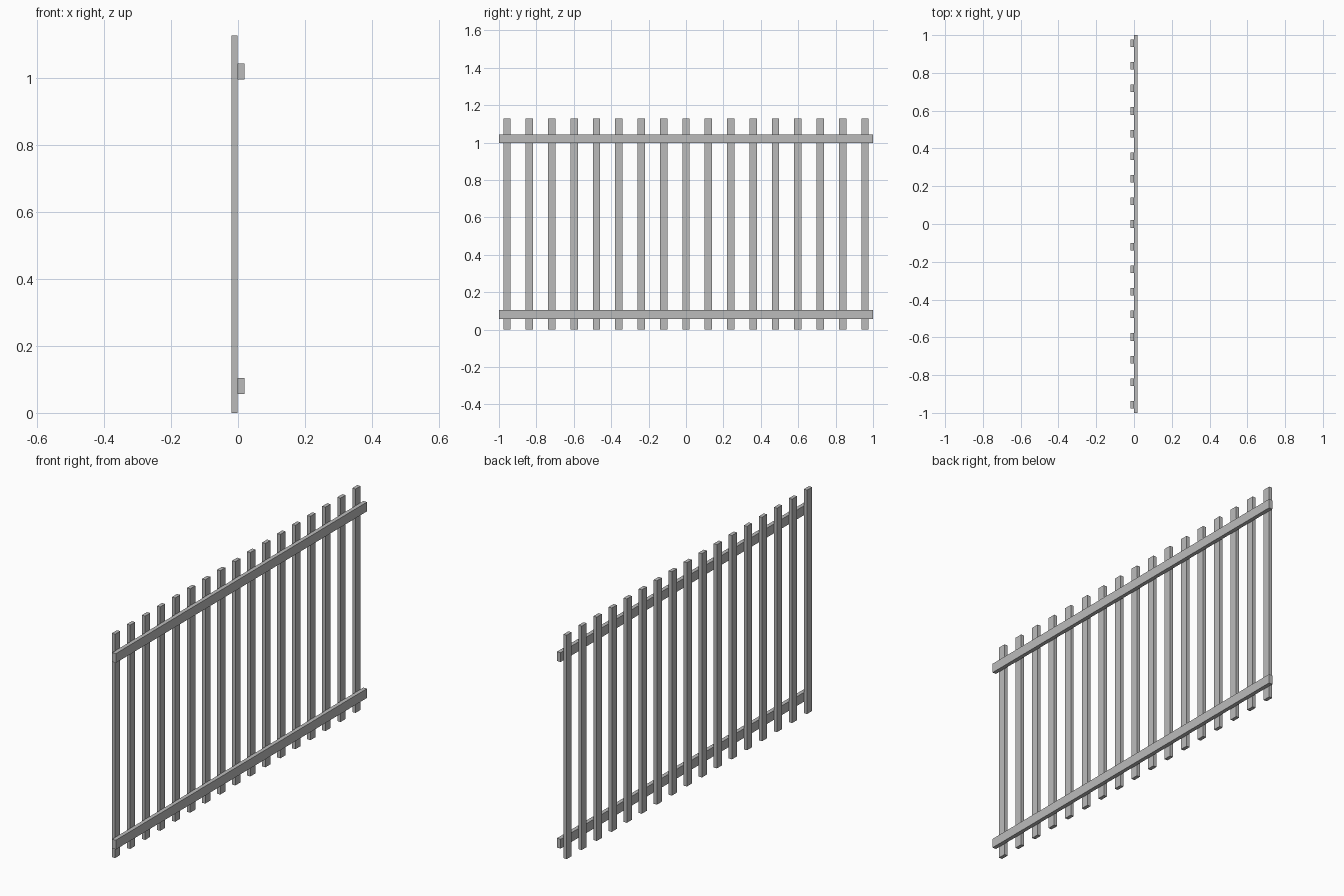
import bpy

cube = bpy.data.objects.get("Cube")
if cube:
    bpy.data.objects.remove(cube, do_unlink=True)

# Single painted-metal grey
grey = bpy.data.materials.new("plain_grey")
grey.use_nodes = True
colour = (0.5, 0.5, 0.5, 1)
grey.diffuse_color = colour
grey.node_tree.nodes["Principled BSDF"].inputs["Base Color"].default_value = colour


def box(name, low, high):
    """Axis-aligned bar between two corners."""
    centre = [(a + b) / 2 for a, b in zip(low, high)]
    bpy.ops.mesh.primitive_cube_add(size=1, location=centre)
    bar = bpy.context.object
    bar.name = name
    bar.scale = [b - a for a, b in zip(low, high)]
    bpy.ops.object.transform_apply(location=False, rotation=False, scale=True)
    bar.data.materials.append(grey)
    return bar


HALF_DEPTH = 0.019
HEIGHT = 1.128

# Upright slats, evenly spaced along the fence
SLATS = 17
END_Y = 0.957
HALF_WIDTH = 0.02
for i in range(SLATS):
    y = -END_Y + 2 * END_Y * i / (SLATS - 1)
    box(f"slat_{i + 1}", (-HALF_DEPTH, y - HALF_WIDTH, 0),
        (-0.001, y + HALF_WIDTH, HEIGHT))

# Two long rails fixed across the slats
for name, z in (("lower_rail", 0.057), ("upper_rail", 0.997)):
    box(name, (-0.001, -1, z), (HALF_DEPTH, 1, z + 0.047))
